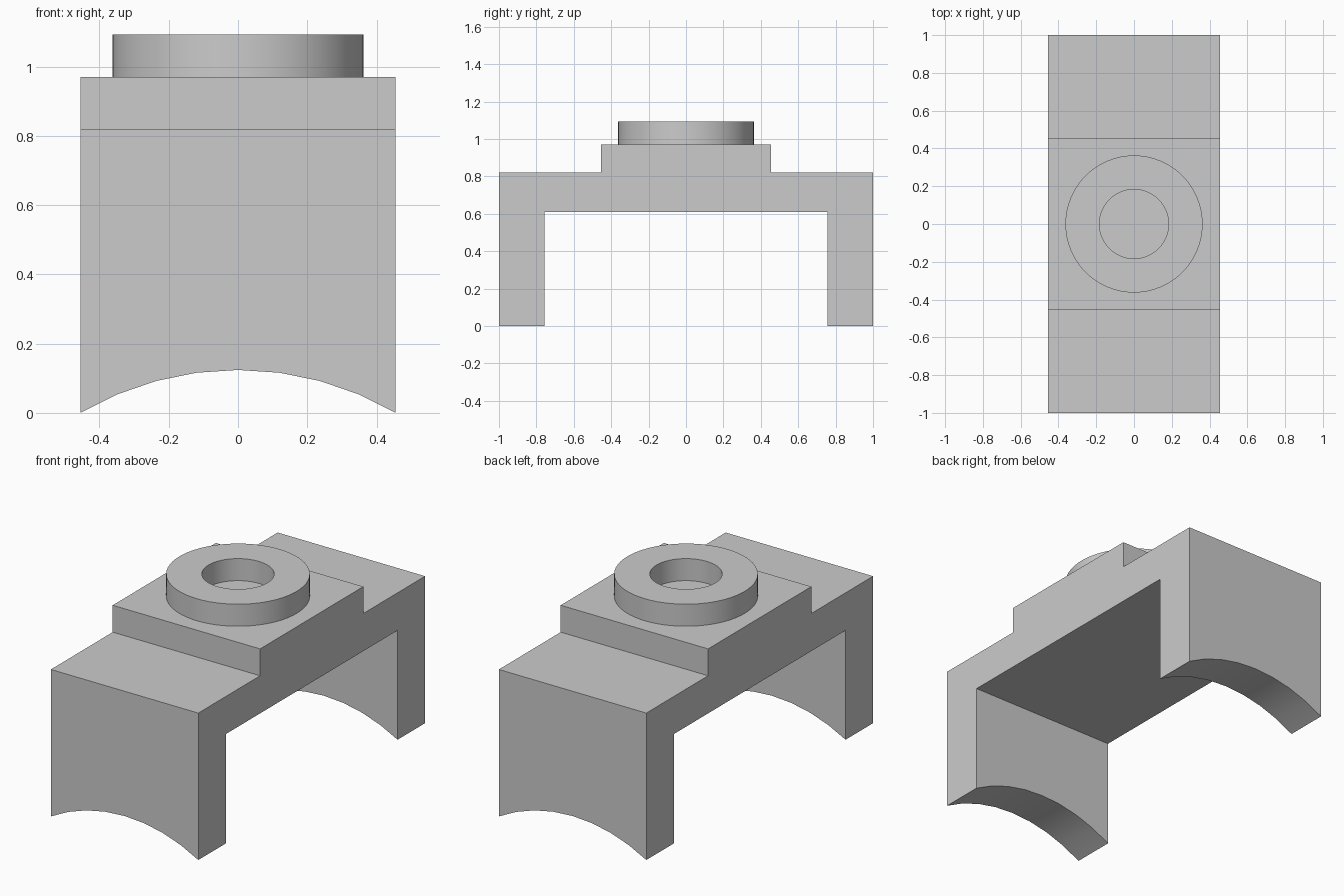
import bpy, bmesh
from math import sin, cos, asin, tau
from mathutils import Vector

if "Cube" in bpy.data.objects:
    bpy.data.objects.remove(bpy.data.objects["Cube"])

HALF_W, HALF_L = 0.455, 1.0
STEP_Y, STEP_Z, TOP_Z = 0.455, 0.82, 0.97
LEG_Y, UNDER_Z = 0.757, 0.61
ARC_RISE, ARC_SEGS = 0.124, 8


def make_object(name, bm):
    bmesh.ops.recalc_face_normals(bm, faces=bm.faces)
    mesh = bpy.data.meshes.new(name)
    bm.to_mesh(mesh)
    bm.free()
    ob = bpy.data.objects.new(name, mesh)
    bpy.context.collection.objects.link(ob)
    return ob


def box(name, lo, hi):
    bm = bmesh.new()
    bmesh.ops.create_cube(bm, size=1)
    lo, hi = Vector(lo), Vector(hi)
    bmesh.ops.scale(bm, vec=hi - lo, verts=bm.verts)
    bmesh.ops.translate(bm, vec=(lo + hi) / 2, verts=bm.verts)
    return make_object(name, bm)


def smooth(ob):
    bpy.ops.object.select_all(action='DESELECT')
    ob.select_set(True)
    bpy.context.view_layer.objects.active = ob
    bpy.ops.object.shade_smooth_by_angle(angle=0.52)


# Saddle body: front profile with an arched foot, extruded front to back
radius = (HALF_W ** 2 + ARC_RISE ** 2) / (2 * ARC_RISE)
half_angle = asin(HALF_W / radius)
profile = [(HALF_W, TOP_Z), (-HALF_W, TOP_Z)]
for i in range(ARC_SEGS + 1):
    a = half_angle * (2 * i / ARC_SEGS - 1)
    profile.append((radius * sin(a), radius * cos(a) - radius + ARC_RISE))
bm = bmesh.new()
face = bm.faces.new([bm.verts.new((x, -HALF_L, z)) for x, z in profile])
ext = bmesh.ops.extrude_face_region(bm, geom=[face])
bmesh.ops.translate(bm, vec=(0, 2 * HALF_L, 0),
                    verts=[v for v in ext["geom"] if isinstance(v, bmesh.types.BMVert)])
body = make_object("saddle_body", bm)

# Cut the channel between the legs and the two top shoulders
cutters = [box("channel_cutter", (-1, -LEG_Y, -1), (1, LEG_Y, UNDER_Z)),
           box("front_shoulder_cutter", (-1, -2, STEP_Z), (1, -STEP_Y, 2)),
           box("back_shoulder_cutter", (-1, STEP_Y, STEP_Z), (1, 2, 2))]
bpy.context.view_layer.objects.active = body
for cutter in cutters:
    cutter.hide_render = True
    mod = body.modifiers.new(cutter.name, 'BOOLEAN')
    mod.operation = 'DIFFERENCE'
    mod.solver = 'EXACT'
    mod.object = cutter
    bpy.ops.object.modifier_apply(modifier=mod.name)
    bpy.data.objects.remove(cutter)
smooth(body)

# Raised ring on the top pad: rectangular section spun about z
bm = bmesh.new()
section = [(0.183, TOP_Z), (0.363, TOP_Z), (0.363, 1.093), (0.183, 1.093)]
verts = [bm.verts.new((r, 0, z)) for r, z in section]
edges = [bm.edges.new((verts[i], verts[(i + 1) % 4])) for i in range(4)]
bmesh.ops.spin(bm, geom=verts + edges, axis=(0, 0, 1), cent=(0, 0, 0),
               angle=tau, steps=64, use_merge=True)
bmesh.ops.remove_doubles(bm, verts=bm.verts, dist=1e-5)
smooth(make_object("top_ring", bm))
